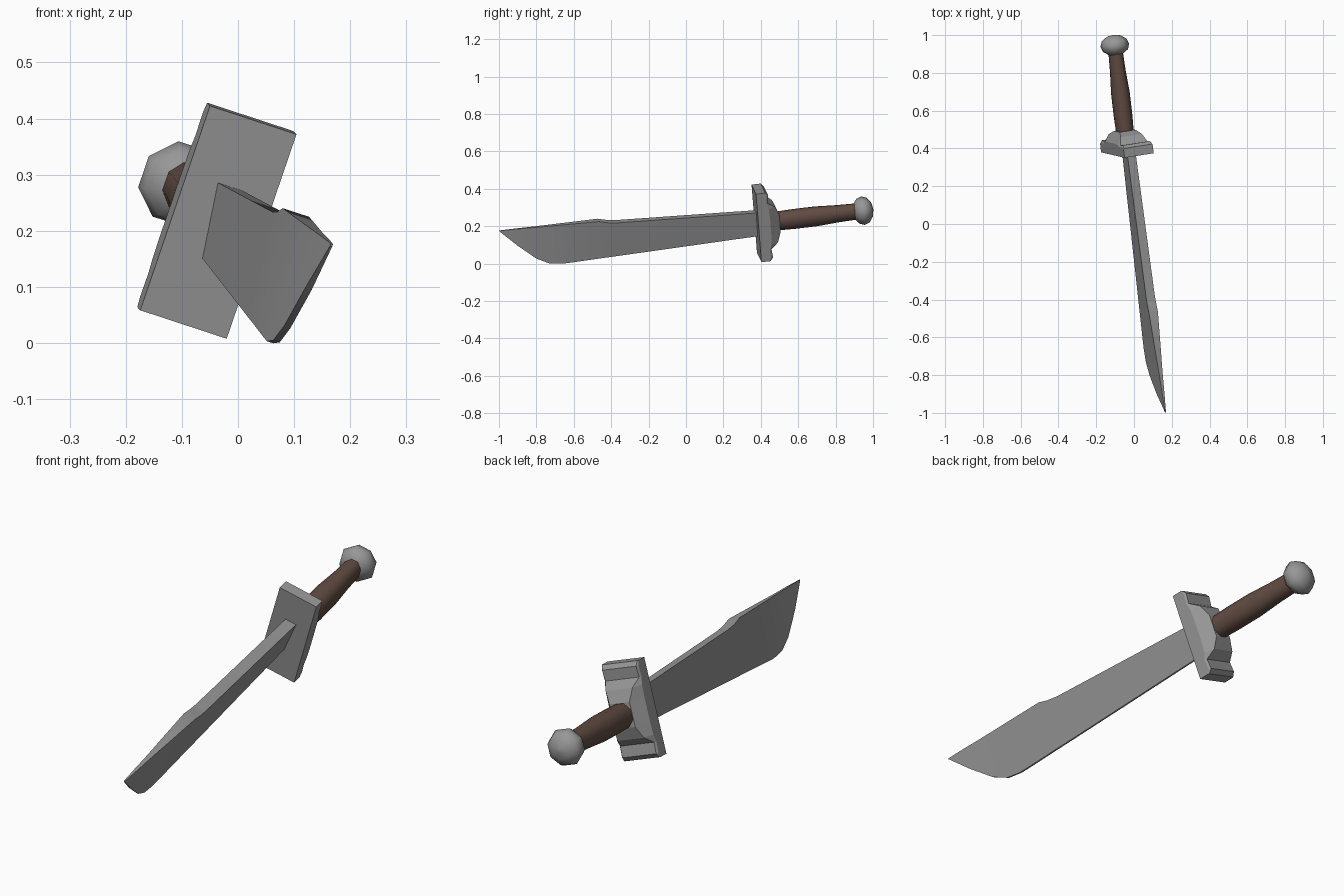
import bpy, bmesh, math
from mathutils import Vector

if "Cube" in bpy.data.objects:
    bpy.data.objects.remove(bpy.data.objects["Cube"])

# Local frame: D runs guard -> tip, W across the blade (spine up), T through its thickness
C = Vector((-0.035, 0.377, 0.215))
D = Vector((0.117, -1.0, -0.12)).normalized()
W = Vector((0.324, -0.083, 0.946))
W = (W - D * W.dot(D)).normalized()
T = W.cross(D).normalized()


def place(s, w, t):
    return C + D * s + W * w + T * t


def material(name, rgb):
    m = bpy.data.materials.new(name)
    m.diffuse_color = (*rgb, 1.0)
    m.use_nodes = True
    m.node_tree.nodes["Principled BSDF"].inputs["Base Color"].default_value = m.diffuse_color
    return m


steel = material("steel grey", (0.31, 0.31, 0.31))
leather = material("brown leather", (0.12, 0.072, 0.055))


def loft(name, rings, mat, angle=None):
    """Skin equal-sized rings of (s, w, t) points and cap both ends."""
    bm = bmesh.new()
    vr = [[bm.verts.new(place(*p)) for p in r] for r in rings]
    n = len(vr[0])
    for a, b in zip(vr, vr[1:]):
        for i in range(n):
            j = (i + 1) % n
            bm.faces.new((a[i], a[j], b[j], b[i]))
    bm.faces.new(vr[0])
    bm.faces.new(vr[-1])
    bmesh.ops.recalc_face_normals(bm, faces=bm.faces[:])
    me = bpy.data.meshes.new(name)
    bm.to_mesh(me)
    bm.free()
    me.materials.append(mat)
    ob = bpy.data.objects.new(name, me)
    bpy.context.collection.objects.link(ob)
    if angle:
        bpy.ops.object.select_all(action='DESELECT')
        ob.select_set(True)
        bpy.context.view_layer.objects.active = ob
        bpy.ops.object.shade_smooth_by_angle(angle=math.radians(angle))
    return ob


# Blade: stations of spine s, spine w, spine half thickness, edge s, edge w
stations = [
    (-0.02, 0.066, 0.0235, -0.02, -0.070),
    (0.748, 0.105, 0.0245, 0.748, -0.087),
    (0.80, 0.112, 0.025, 0.80, -0.088),
    (0.849, 0.125, 0.025, 0.849, -0.089),
    (0.993, 0.127, 0.0185, 0.993, -0.0925),
    (1.06, 0.128, 0.0155, 1.06, -0.0935),
    (1.13, 0.129, 0.012, 1.13, -0.083),
    (1.198, 0.130, 0.009, 1.198, -0.047),
    (1.292, 0.132, 0.006, 1.292, 0.037),
    (1.385, 0.133, 0.002, 1.384, 0.129),
]
loft("blade", [[(s, w, h), (s, w, -h), (es, ew, -min(h, 0.006)), (es, ew, min(h, 0.006))]
               for s, w, h, es, ew in stations], steel, 25)

# Guard: sections along W (w, shoulder depth, back depth, back half width), mirrored
half = [(0.193, 0.045, 0.050, 0.079), (0.175, 0.055, 0.065, 0.076),
        (0.130, 0.052, 0.060, 0.076), (0.100, 0.062, 0.100, 0.060),
        (0.050, 0.065, 0.120, 0.045)]
sections = half + [(-w, a, b, t) for w, a, b, t in reversed(half)]
loft("guard", [[(0, w, 0.082), (0, w, -0.082), (-a, w, -0.082),
                (-b, w, -t), (-b, w, t), (-a, w, 0.082)]
               for w, a, b, t in sections], steel)


def round_ring(s, rw, rt, n=8):
    return [(-s, rw * math.sin(math.tau * (i + 0.5) / n), rt * math.cos(math.tau * (i + 0.5) / n))
            for i in range(n)]


# Grip: slightly swollen eight-sided handle
loft("grip", [round_ring(*r) for r in
              ((0.10, 0.051, 0.046), (0.20, 0.054, 0.049), (0.32, 0.054, 0.049),
               (0.44, 0.047, 0.041), (0.56, 0.044, 0.037))], leather, 50)

# Pommel: flattened low-poly ball
pommel = []
for k in range(7):
    a = math.pi * min(max(k / 6, 0.01), 0.99)
    r = 0.077 * math.sin(a)
    pommel.append(round_ring(0.577 - 0.056 * math.cos(a), r, r))
loft("pommel", pommel, steel, 60)
